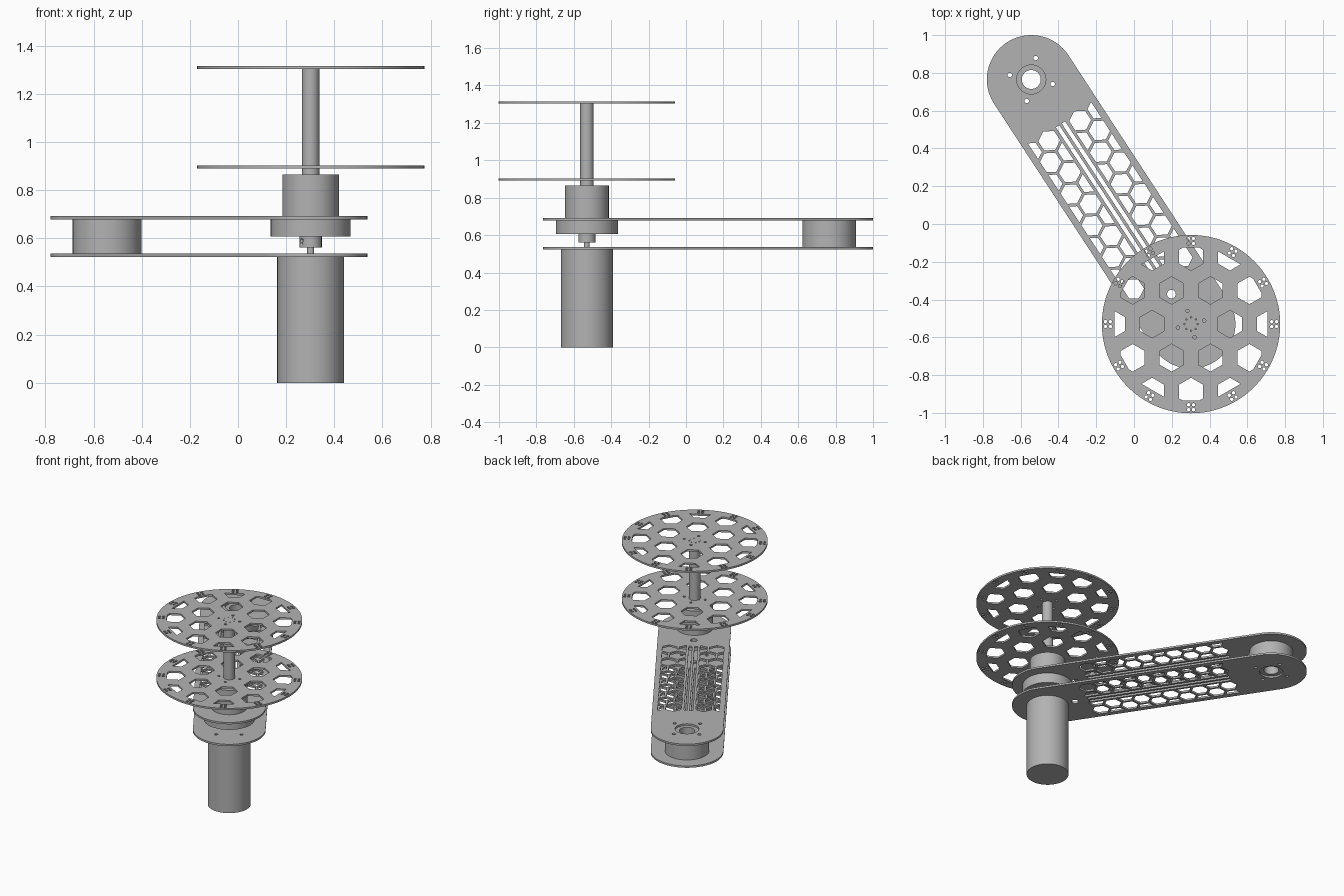
import bpy, bmesh
from math import cos, sin, pi, radians, sqrt
from mathutils import Vector, Matrix

cube = bpy.data.objects.get("Cube")
if cube:
    bpy.data.objects.remove(cube)

grey = bpy.data.materials.new("plain grey")
grey.use_nodes = True
grey.diffuse_color = (0.45, 0.45, 0.45, 1)
grey.node_tree.nodes["Principled BSDF"].inputs["Base Color"].default_value = grey.diffuse_color

HUB = Vector((0.302, -0.53))       # motor axis
PIVOT = Vector((-0.544, 0.765))    # far end of the arm
SPAN = (HUB - PIVOT).length
U = (HUB - PIVOT).normalized()     # along the arm
ARM_ANGLE = U.to_3d().xy.angle_signed(Vector((1, 0)))
ARM_R = 0.235


def ring(r, n=64, at=(0, 0), start=0.0):
    """Points of a circle or regular polygon."""
    return [Vector((at[0] + r * cos(start + 2 * pi * i / n),
                    at[1] + r * sin(start + 2 * pi * i / n))) for i in range(n)]


def clip(points, normal, limit):
    """Keep the part of a convex outline where dot(normal, p) <= limit."""
    out = []
    for i, b in enumerate(points):
        a = points[i - 1]
        da, db = normal.dot(a) - limit, normal.dot(b) - limit
        if (da > 0) != (db > 0):
            out.append(a.lerp(b, da / (da - db)))
        if db <= 0:
            out.append(b)
    return out


def solid(name, outlines, z0, z1, at=HUB, turn=0.0):
    """Extrude an outline with holes between two heights."""
    curve = bpy.data.curves.new(name, 'CURVE')
    curve.dimensions = '2D'
    curve.fill_mode = 'BOTH'
    curve.extrude = (z1 - z0) / 2
    for pts in outlines:
        spline = curve.splines.new('POLY')
        spline.points.add(len(pts) - 1)
        for sp, p in zip(spline.points, pts):
            sp.co = (p.x, p.y, 0, 1)
        spline.use_cyclic_u = True
    tmp = bpy.data.objects.new(name + "_outline", curve)
    bpy.context.collection.objects.link(tmp)
    deps = bpy.context.evaluated_depsgraph_get()
    mesh = bpy.data.meshes.new_from_object(tmp.evaluated_get(deps))
    bpy.data.objects.remove(tmp)
    bm = bmesh.new()
    bm.from_mesh(mesh)
    bmesh.ops.remove_doubles(bm, verts=bm.verts, dist=0.0001)
    bmesh.ops.recalc_face_normals(bm, faces=bm.faces)
    bm.to_mesh(mesh)
    bm.free()
    mesh.name = name
    mesh.materials.clear()
    mesh.materials.append(grey)
    ob = bpy.data.objects.new(name, mesh)
    ob.location = (at.x, at.y, (z0 + z1) / 2)
    ob.rotation_euler.z = turn
    bpy.context.collection.objects.link(ob)
    bpy.ops.object.select_all(action='DESELECT')
    ob.select_set(True)
    bpy.context.view_layer.objects.active = ob
    bpy.ops.object.shade_smooth_by_angle(angle=radians(30))
    return ob


def holes(r, circle, n, start=0.0, at=(0, 0)):
    return [ring(r, 12, p) for p in ring(circle, n, at, start)]


# Perforated discs: honeycomb windows, rim screw clusters, centre screws
def disc_outlines():
    pitch, limit = 0.206, 0.405
    shapes = [ring(0.472, 128)]
    for i in range(-2, 3):
        for j in range(-2, 3):
            c = Vector((pitch * (i + j / 2), pitch * j * sqrt(3) / 2))
            if 0.1 < c.length < pitch * 2.1:
                shapes.append(clip(ring(0.073, 6, c, pi / 2), c.normalized(), limit))
    for k in range(12):
        spin = Matrix.Rotation(k * pi / 6, 2)
        for r in (0.427, 0.453):
            for side in (-0.013, 0.013):
                shapes.append(ring(0.009, 10, spin @ Vector((r, side))))
    shapes += holes(0.009, 0.072, 4, radians(15))
    shapes += holes(0.004, 0.036, 8)
    return shapes


for name, z in (("lower_disc", 0.891), ("upper_disc", 1.303)):
    solid(name, disc_outlines(), z, z + 0.0125)


# Arm plates, drawn along x from the far end and then turned into place
def arm_outlines():
    n = 48
    edge = [Vector((ARM_R * cos(pi / 2 + pi * i / n), ARM_R * sin(pi / 2 + pi * i / n)))
            for i in range(n + 1)]
    edge += [Vector((SPAN, 0)) - p for p in edge]
    shapes = [edge, ring(0.077)]
    shapes += holes(0.012, 0.116, 4, pi / 4)
    shapes.append(ring(0.023, 20, (SPAN - 0.19, 0)))
    # honeycomb panels either side of the middle
    pitch = 0.2
    across = pitch / sqrt(3)
    u0 = SPAN / 2 - 2.25 * pitch
    for side in (-1, 1):
        for col in range(10):
            for row in range(-1, 2):
                v = 0.098 + (row + (col % 2) / 2) * across
                pts = ring(0.058, 6, (u0 + col * pitch / 2, v))
                pts = clip(pts, Vector((0, 1)), 0.2)
                pts = clip(pts, Vector((0, -1)), -0.045)
                if len(pts) > 3:
                    shapes.append([Vector((p.x, p.y * side)) for p in pts])
        # long slot beside the centre rib
        a, b = SPAN / 2 - 0.49, SPAN / 2 + 0.49
        shapes.append([Vector((x, side * y)) for x, y in
                       ((a, 0.008), (b, 0.008), (b, 0.029), (a, 0.029))])
    return shapes


motor_screws = holes(0.011, 0.116, 4, pi / 4, (SPAN, 0))
solid("lower_arm_plate", arm_outlines() + motor_screws, 0.523, 0.536, PIVOT, ARM_ANGLE)
solid("upper_arm_plate", arm_outlines(), 0.679, 0.692, PIVOT, ARM_ANGLE)

# Spacer between the plates at the far end
solid("end_spacer", [ring(0.143, 96), ring(0.05)] + holes(0.012, 0.116, 4, pi / 4),
      0.536, 0.679, PIVOT, ARM_ANGLE)

# Stack on the motor axis
for name, r, z0, z1 in (("motor", 0.139, 0, 0.523),
                        ("motor_shaft", 0.0145, 0.523, 0.57),
                        ("bearing_flange", 0.166, 0.607, 0.679),
                        ("bearing_hub", 0.117, 0.692, 0.866),
                        ("lower_mast", 0.036, 0.866, 0.891),
                        ("upper_mast", 0.036, 0.9035, 1.303)):
    solid(name, [ring(r, 96)], z0, z1)

# Shaft coupling with a set screw hole
coupling = solid("shaft_coupling", [ring(0.046)], 0.561, 0.607)
cutter = solid("set_screw_cutter", [ring(0.009, 16)], -0.02, 0.02)
aim = Vector((-0.82, -0.57, 0))
cutter.location = coupling.location + aim * 0.046
cutter.location.z = 0.59
cutter.rotation_mode = 'QUATERNION'
cutter.rotation_quaternion = aim.to_track_quat('Z', 'Y')
cutter.hide_render = True
cutter.hide_set(True)
cut = coupling.modifiers.new("set screw hole", 'BOOLEAN')
cut.object = cutter
cut.operation = 'DIFFERENCE'
